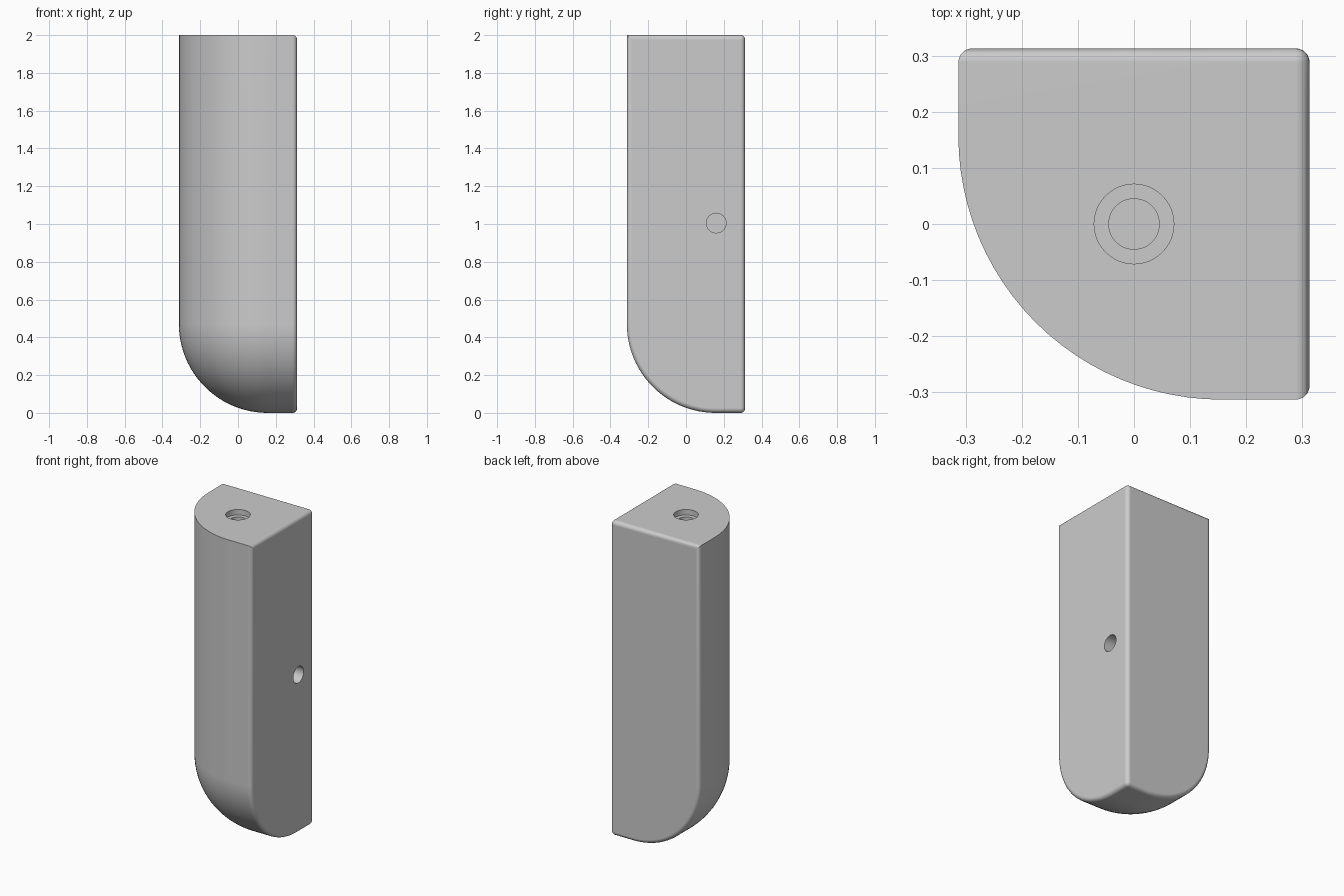
import bpy
import bmesh
from mathutils import Matrix, Vector

if "Cube" in bpy.data.objects:
    bpy.data.objects.remove(bpy.data.objects["Cube"], do_unlink=True)

HALF, HEIGHT = 0.313, 2.0
BIG, SMALL = 0.47, 0.025

grey = bpy.data.materials.new("plain grey")
grey.use_nodes = True
grey.diffuse_color = (0.6, 0.6, 0.6, 1)
grey.node_tree.nodes["Principled BSDF"].inputs["Base Color"].default_value = (0.6, 0.6, 0.6, 1)


def add_object(name, bm):
    mesh = bpy.data.meshes.new(name)
    bm.to_mesh(mesh)
    bm.free()
    mesh.materials.append(grey)
    obj = bpy.data.objects.new(name, mesh)
    bpy.context.collection.objects.link(obj)
    return obj


def on_plane(edge, axis, value):
    return all(abs(v.co[axis] - value) < 1e-4 for v in edge.verts)


def round_edges(bm, edges, radius, segments):
    bmesh.ops.bevel(bm, geom=edges, offset=radius, offset_type='OFFSET',
                    segments=segments, profile=0.5, affect='EDGES')


# Block with one ball-shaped lower corner
bm = bmesh.new()
bmesh.ops.create_cube(bm, size=1)
bmesh.ops.scale(bm, vec=(2 * HALF, 2 * HALF, HEIGHT), verts=bm.verts)
bmesh.ops.translate(bm, vec=(0, 0, HEIGHT / 2), verts=bm.verts)
low = (-HALF, -HALF, 0)
corner_edges = [e for e in bm.edges
                if any((v.co - Vector(low)).length < 1e-4 for v in e.verts)]
round_edges(bm, corner_edges, BIG, 24)

# Small fillet around the two flat sides
rim = [e for e in bm.edges if on_plane(e, 0, HALF) or on_plane(e, 1, HALF)]
round_edges(bm, rim, SMALL, 6)
bmesh.ops.recalc_face_normals(bm, faces=bm.faces)
body = add_object("rounded_block", bm)


# Blind holes, each cut from the surface point inward
def drill(name, point, axis, radius, depth):
    cutter_bm = bmesh.new()
    turn = Vector((0, 0, 1)).rotation_difference(Vector(axis)).to_matrix().to_4x4()
    bmesh.ops.create_cone(cutter_bm, cap_ends=True, segments=48, radius1=radius,
                          radius2=radius, depth=2 * depth,
                          matrix=Matrix.Translation(point) @ turn)
    cutter = add_object(name, cutter_bm)
    cutter.hide_render = True
    mod = body.modifiers.new(name, 'BOOLEAN')
    mod.operation, mod.solver, mod.object = 'DIFFERENCE', 'EXACT', cutter
    bpy.ops.object.modifier_apply(modifier=mod.name)
    bpy.data.objects.remove(cutter, do_unlink=True)


bpy.context.view_layer.objects.active = body
body.select_set(True)
drill("top_recess", (0, 0, HEIGHT), (0, 0, 1), 0.071, 0.035)
drill("top_hole", (0, 0, HEIGHT), (0, 0, 1), 0.045, 0.4)
drill("side_hole", (HALF, 0.16, 1.005), (1, 0, 0), 0.052, 0.2)

# Smooth shading with flat sides kept flat
bpy.ops.object.shade_smooth_by_angle(angle=0.6)
weighted = body.modifiers.new("flat_sides", 'WEIGHTED_NORMAL')
weighted.keep_sharp = True
